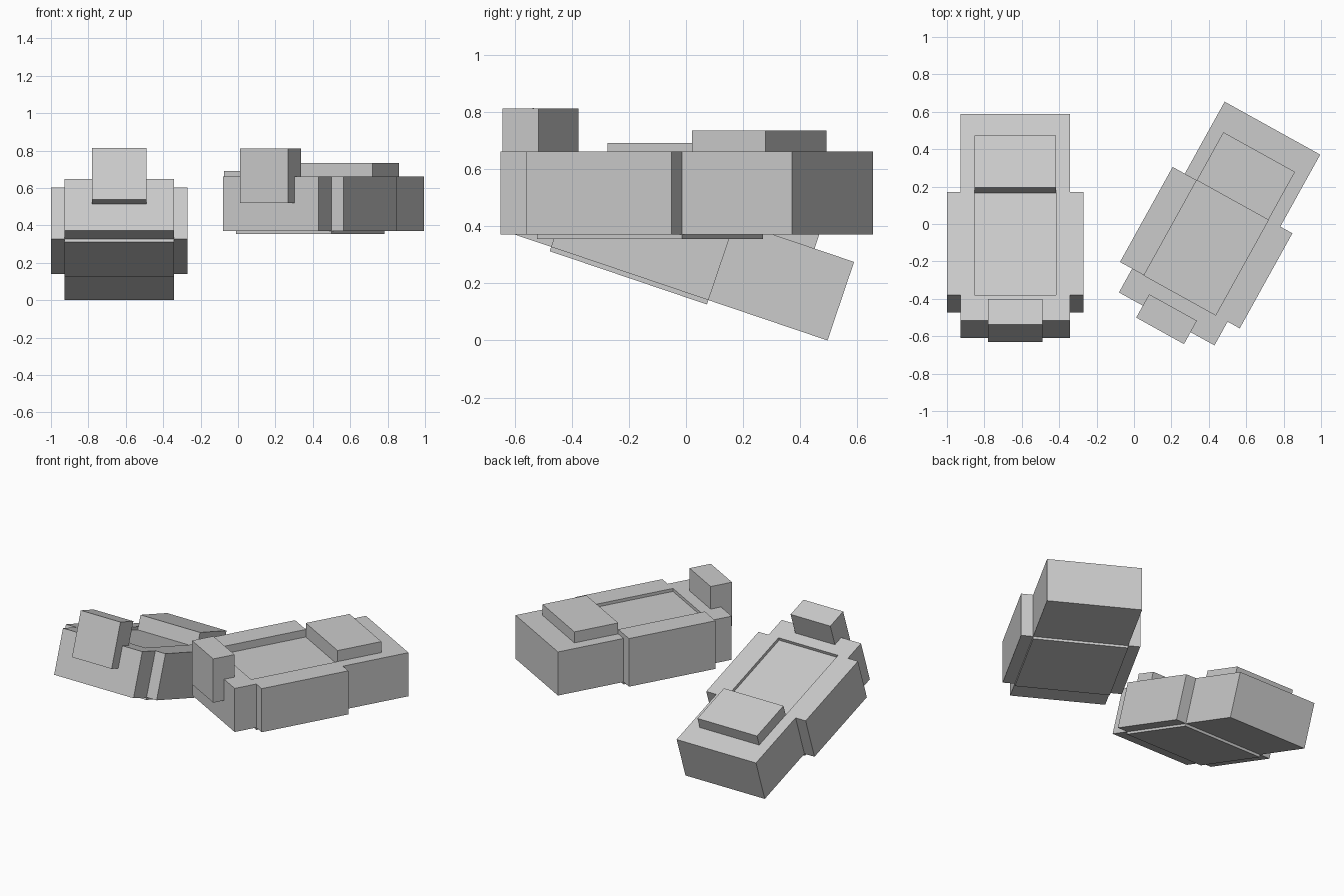
import bpy, bmesh
from math import radians
from mathutils import Matrix

cube = bpy.data.objects.get("Cube")
if cube:
    bpy.data.objects.remove(cube, do_unlink=True)

grey = bpy.data.materials.new("light_grey")
grey.use_nodes = True
grey.diffuse_color = (0.6, 0.6, 0.6, 1)
grey.node_tree.nodes["Principled BSDF"].inputs["Base Color"].default_value = grey.diffuse_color

# Shared shoe dimensions: half widths, lengthwise stations (toe is -y), heights
BODY, WIDE, INSET, TAB = 0.292, 0.366, 0.219, 0.146
TOE, FRONT, BACK, HEEL = -0.583, -0.438, 0.143, 0.583
TOP = 0.29


def finish(name, bm, place):
    bmesh.ops.recalc_face_normals(bm, faces=bm.faces)
    mesh = bpy.data.meshes.new(name)
    bm.to_mesh(mesh)
    bm.free()
    mesh.materials.append(grey)
    obj = bpy.data.objects.new(name, mesh)
    bpy.context.collection.objects.link(obj)
    obj.matrix_world = place
    return obj


def box(name, place, x, y, z):
    """Box spanning the (low, high) ranges x, y and z."""
    bm = bmesh.new()
    bmesh.ops.create_cube(bm, size=1)
    for v in bm.verts:
        v.co = [r[0] if c < 0 else r[1] for c, r in zip(v.co, (x, y, z))]
    return finish(name, bm, place)


def shell(name, place):
    """Stepped plan outline, extruded, with a shallow recess in the top."""
    half = [(BODY, TOE), (BODY, FRONT), (WIDE, FRONT),
            (WIDE, BACK), (BODY, BACK), (BODY, HEEL)]
    outline = half + [(-x, y) for x, y in reversed(half)]
    bm = bmesh.new()
    base = bm.faces.new([bm.verts.new((x, y, 0)) for x, y in outline])
    side = bmesh.ops.extrude_face_region(bm, geom=[base])["geom"]
    bmesh.ops.translate(bm, vec=(0, 0, TOP),
                        verts=[g for g in side if isinstance(g, bmesh.types.BMVert)])
    obj = finish(name, bm, place)
    cutter = box(name + "_cutter", place, (-INSET, INSET), (FRONT, BACK), (TOP - 0.02, TOP + 0.1))
    cutter.hide_render = True
    mod = obj.modifiers.new("recess", 'BOOLEAN')
    mod.operation = 'DIFFERENCE'
    mod.solver = 'EXACT'
    mod.object = cutter
    bpy.context.view_layer.objects.active = obj
    bpy.ops.object.modifier_apply(modifier=mod.name)
    bpy.data.objects.remove(cutter, do_unlink=True)


def shoe(side, place):
    shell(side + "_shoe_body", place)
    box(side + "_heel_block", place, (-INSET, INSET), (BACK, 0.437), (TOP, 0.363))
    box(side + "_toe_tab", place, (-TAB, TAB), (-0.656, -0.513), (0.149, 0.44))
    box(side + "_sole_plate", place, (-BODY, BODY), (FRONT, BACK), (-0.016, 0))


# Raised, toe-up shoe
shoe("right", Matrix.Translation((-0.635, -0.057, 0.187)) @ Matrix.Rotation(radians(-18.7), 4, 'X'))

# Level shoe turned outward, with a raised strip along its inner edge
level = Matrix.Translation((0.4575, 0.0025, 0.371)) @ Matrix.Rotation(radians(-29), 4, 'Z')
shoe("left", level)
box("left_edge_strip", level, (-WIDE, -INSET), (FRONT, BACK), (TOP, 0.32))
